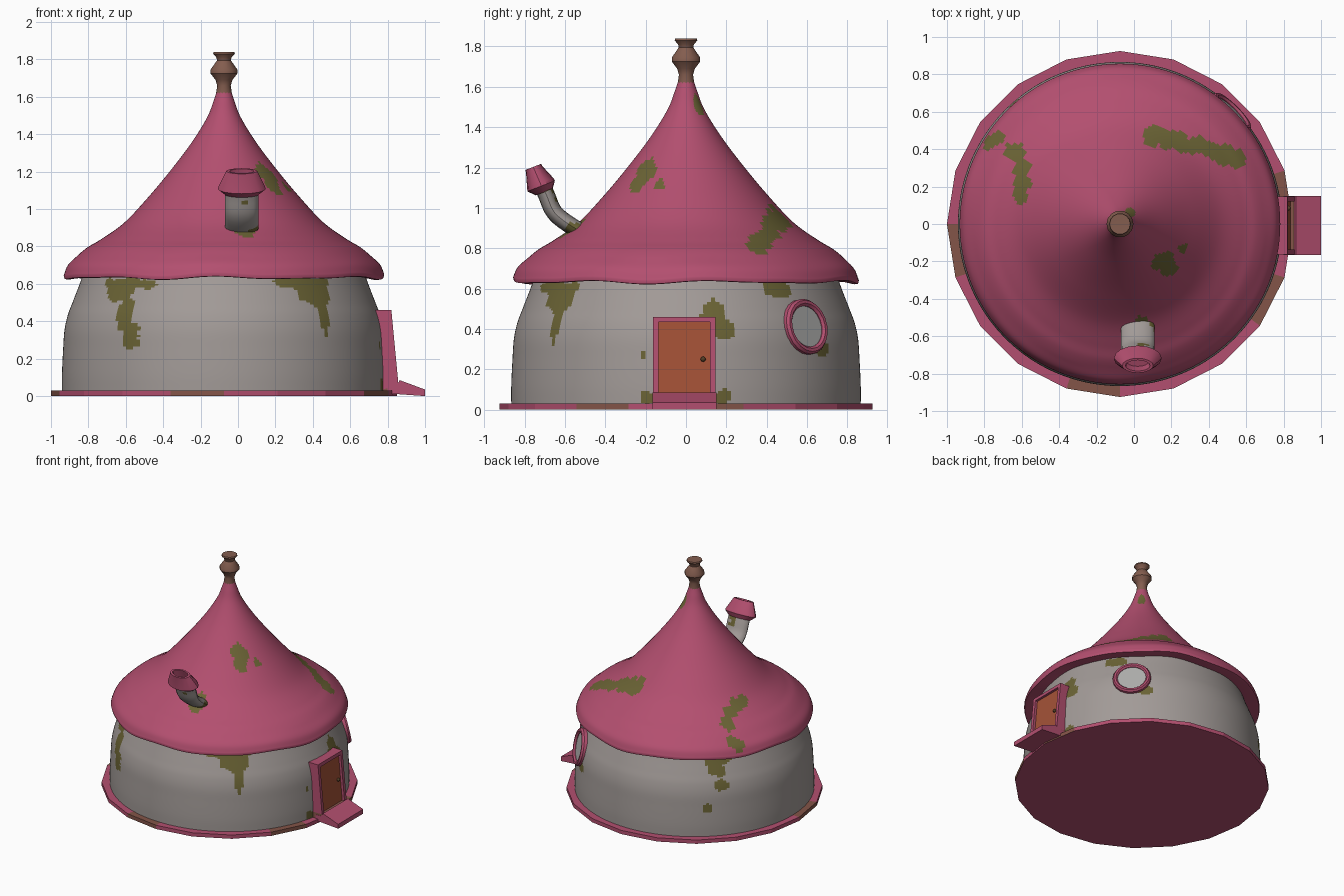
import bpy, bmesh
from math import sin, cos, atan2, pi, radians, hypot
from mathutils import Matrix, Vector, noise

if "Cube" in bpy.data.objects:
    bpy.data.objects.remove(bpy.data.objects["Cube"])

CX = -0.075  # axis of the round house


def mat(name, r, g, b):
    m = bpy.data.materials.new(name)
    m.diffuse_color = (r, g, b, 1)
    m.use_nodes = True
    m.node_tree.nodes["Principled BSDF"].inputs["Base Color"].default_value = m.diffuse_color
    return m


PINK = mat("pink_roof", 0.45, 0.078, 0.16)
WALL = mat("grey_plaster", 0.36, 0.325, 0.31)
MOSS = mat("olive_moss", 0.145, 0.125, 0.035)
WOOD = mat("brown_wood", 0.23, 0.11, 0.078)
DOOR = mat("orange_door", 0.37, 0.085, 0.038)
TRIM = mat("mossy_pink", 0.23, 0.09, 0.065)
GLASS = mat("pale_glass", 0.42, 0.42, 0.41)
KNOB = mat("dark_knob", 0.09, 0.05, 0.02)


def finish(name, bm, mats, smooth=None, rule=None):
    """Weld, orient, colour by rule and shade a bmesh as a new object."""
    bmesh.ops.remove_doubles(bm, verts=bm.verts, dist=1e-5)
    bmesh.ops.recalc_face_normals(bm, faces=bm.faces)
    if rule:
        for f in bm.faces:
            f.material_index = rule(f.calc_center_median())
    me = bpy.data.meshes.new(name)
    bm.to_mesh(me)
    bm.free()
    for m in mats:
        me.materials.append(m)
    ob = bpy.data.objects.new(name, me)
    bpy.context.collection.objects.link(ob)
    if smooth:
        bpy.ops.object.select_all(action='DESELECT')
        ob.select_set(True)
        bpy.context.view_layer.objects.active = ob
        bpy.ops.object.shade_smooth_by_angle(angle=radians(smooth))
    return ob


def skin(rings, close_ends=False):
    """Join equal closed loops of points with quads."""
    bm = bmesh.new()
    vs = [[bm.verts.new(p) for p in ring] for ring in rings]
    n = len(rings[0])
    for a, b in zip(vs, vs[1:]):
        for i in range(n):
            j = (i + 1) % n
            bm.faces.new((a[i], a[j], b[j], b[i]))
    if close_ends:
        bm.faces.new(vs[0])
        bm.faces.new(vs[-1])
    return bm


def lathe(profile, segs, wave=lambda a, z: 0):
    return skin([[(CX + r * cos(a), r * sin(a), z + wave(a, z))
                  for a in (2 * pi * i / segs for i in range(segs))] for r, z in profile])


def curve(pts, n=8):
    """Catmull-Rom curve through profile points."""
    p = [Vector(q) for q in pts]
    p = [2 * p[0] - p[1]] + p + [2 * p[-1] - p[-2]]
    out = []
    for a, b, c, d in zip(p, p[1:], p[2:], p[3:]):
        for k in range(n):
            t = k / n
            out.append(0.5 * (2 * b + (c - a) * t + (2 * a - 5 * b + 4 * c - d) * t * t
                              + (3 * b - a - 3 * c + d) * t ** 3))
    return [tuple(v) for v in out] + [tuple(p[-2])]


def prism(name, xz, y0, y1, m):
    """Extrude an x-z outline from y0 to y1."""
    return finish(name, skin([[(x, y, z) for x, z in xz] for y in (y0, y1)], True), [m])


def ragged(c):
    return 1 + 0.45 * noise.noise(c * 14) + 0.15 * noise.noise(c * 35)


# Base plate: 20 sides, a few mossy sectors
def base_rule(c):
    k = int((atan2(c.y, c.x - CX) % (2 * pi)) / (pi / 10))
    return 1 if k in (0, 10, 14, 18) and c.z > 0.005 else 0


finish("base_plate", lathe([(0, 0), (0.925, 0), (0.925, 0.03), (0.8, 0.03), (0, 0.03)], 20),
       [PINK, TRIM], rule=base_rule)

# Wall with moss: angle in degrees, height, half width, half height
WALL_MOSS = [(229, .60, .20, .035), (226, .55, .12, .05), (230, .45, .06, .10), (235, .32, .05, .06),
             (-56, .60, .19, .035), (-52, .54, .10, .06), (-50, .45, .04, .08), (-50, .33, .018, .022),
             (9.5, .48, .07, .07), (12, .40, .06, .05), (-14, .27, .016, .016), (-13, .05, .03, .04),
             (12, .06, .04, .04), (36, .60, .10, .04), (52, .29, .05, .04),
             (138, .59, .11, .05), (137, .53, .07, .05), (139, .42, .06, .04), (131, .25, .035, .04)]


def wall_rule(c):
    a = atan2(c.y, c.x - CX)
    for deg, z, w, h in WALL_MOSS:
        d = (a - radians(deg) + pi) % (2 * pi) - pi
        if hypot(d * 0.85 / w, (c.z - z) / h) < ragged(c):
            return 1
    return 0


finish("wall", lathe(curve([(.866, .02), (.866, .12), (.86, .25), (.853, .35), (.836, .43),
                            (.81, .50), (.775, .59), (.75, .66)]), 240),
       [WALL, MOSS], 40, wall_rule)

# Roof with uneven rim; moss: x, y, radius seen from above
ROOF_MOSS = [(.155, -.20, .055), (.18, -.225, .05), (.26, -.13, .03),
             (.10, .47, .06), (.17, .46, .06), (.26, .44, .055), (.33, .42, .05), (.41, .39, .06),
             (.48, .37, .065), (.55, .35, .06), (-.77, .44, .04), (-.73, .46, .035),
             (-.64, .38, .06), (-.60, .30, .045), (-.60, .22, .045), (-.61, .15, .04),
             (.05, -.56, .06), (-.02, .06, .025)]


def roof_rule(c):
    return int(c.z > 0.66 and any(hypot(c.x - x, c.y - y) < r * ragged(c) for x, y, r in ROOF_MOSS))


def rim_wave(a, z):
    return 0.006 * (sin(7 * a) + 0.6 * sin(11 * a + 1)) * max(0, min(1, (0.76 - z) / 0.1))


roof = curve([(.857, .648), (.835, .70), (.79, .745), (.73, .795), (.655, .84), (.53, .93),
              (.395, 1.075), (.275, 1.22), (.17, 1.36), (.09, 1.49), (.055, 1.58), (.035, 1.64)])
finish("roof", lathe([(0, .66), (.70, .66), (.835, .63), (.853, .632)] + roof, 200, rim_wave),
       [PINK, MOSS], 40, roof_rule)

# Finial
finish("finial", lathe([(0, 1.58), (.045, 1.60), (.036, 1.66), (.045, 1.69), (.072, 1.725), (.072, 1.745),
                        (.037, 1.795), (.04, 1.81), (.058, 1.83), (.055, 1.84), (0, 1.838)], 14),
       [WOOD], 35)


# Chimney: flattened oval tube leaning out of the roof
def oval(y, z, ty, tz, rx, rt, n=16):
    s = hypot(ty, tz)
    return [(0.02 + rx * cos(a), y + rt * sin(a) * tz / s, z - rt * sin(a) * ty / s)
            for a in (2 * pi * i / n for i in range(n))]


path = curve([(-.47, .86), (-.56, .905), (-.65, .975), (-.69, 1.06), (-.72, 1.13)], 4)
rings = []
for i, (y, z) in enumerate(path):
    p, q = path[max(i - 1, 0)], path[min(i + 1, len(path) - 1)]
    rings.append(oval(y, z, q[0] - p[0], q[1] - p[1], 0.09, 0.042))
finish("chimney_pipe", skin(rings, True), [WALL, MOSS], 40,
       lambda c: int(c.x > 0.03 and (c.z > 1.03 or c.z < 0.93) and noise.noise(c * 12) > -0.05))

cap = [(-.703, 1.078, .09, .045), (-.718, 1.108, .128, .073), (-.722, 1.122, .124, .07),
       (-.752, 1.19, .09, .044), (-.757, 1.203, .083, .042), (-.757, 1.203, .066, .031),
       (-.735, 1.145, .06, .028)]
finish("chimney_cap", skin([oval(y, z, -.36, .93, rx, rt) for y, z, rx, rt in cap], True), [PINK], 30)

# Round window on the wall, facing out at 45 degrees
place = (Matrix.Translation((CX, 0, 0)) @ Matrix.Rotation(radians(45), 4, 'Z')
         @ Matrix.Translation((.835, 0, .41)) @ Matrix.Rotation(radians(90 - 12), 4, 'Y'))


def disc_part(name, profile, m, close=False):
    bm = skin([[place @ Vector((r * cos(a), r * sin(a), z))
                for a in (2 * pi * i / 20 for i in range(20))] for r, z in profile], close)
    finish(name, bm, [m], 35)


disc_part("window_frame", [(.14, -.05), (.14, .012), (.13, .026), (.115, .026), (.104, .014), (.104, -.05),
                           (.14, -.05)], PINK)
disc_part("window_glass", [(.106, -.03), (.106, .01)], GLASS, True)

# Door: leaning frame, recessed panel, knob and sloping step
side = [(.72, .46), (.82, .46), (.858, .06), (.76, .03)]
for name, y0 in (("door_post_front", -.163), ("door_post_back", .120)):
    prism(name, side, y0, y0 + .026, PINK)
prism("door_lintel", [(.72, .46), (.82, .46), (.8225, .434), (.72, .434)], -.163, .146, PINK)
prism("door_panel", [(.72, .44), (.803, .44), (.838, .05), (.76, .05)], -.14, .123, DOOR)
prism("door_sill", [(.75, .03), (.75, .075), (.855, .075), (.87, .03)], -.163, .146, TRIM)
prism("door_step", [(.80, .012), (.86, .01), (1.0, 0), (1.0, .035), (.865, .085), (.85, .06), (.80, .06)],
      -.165, .15, PINK)

bm = bmesh.new()
bmesh.ops.create_icosphere(bm, subdivisions=2, radius=0.013,
                           matrix=Matrix.Translation((.828, .085, .25)))
finish("door_knob", bm, [KNOB], 60)
